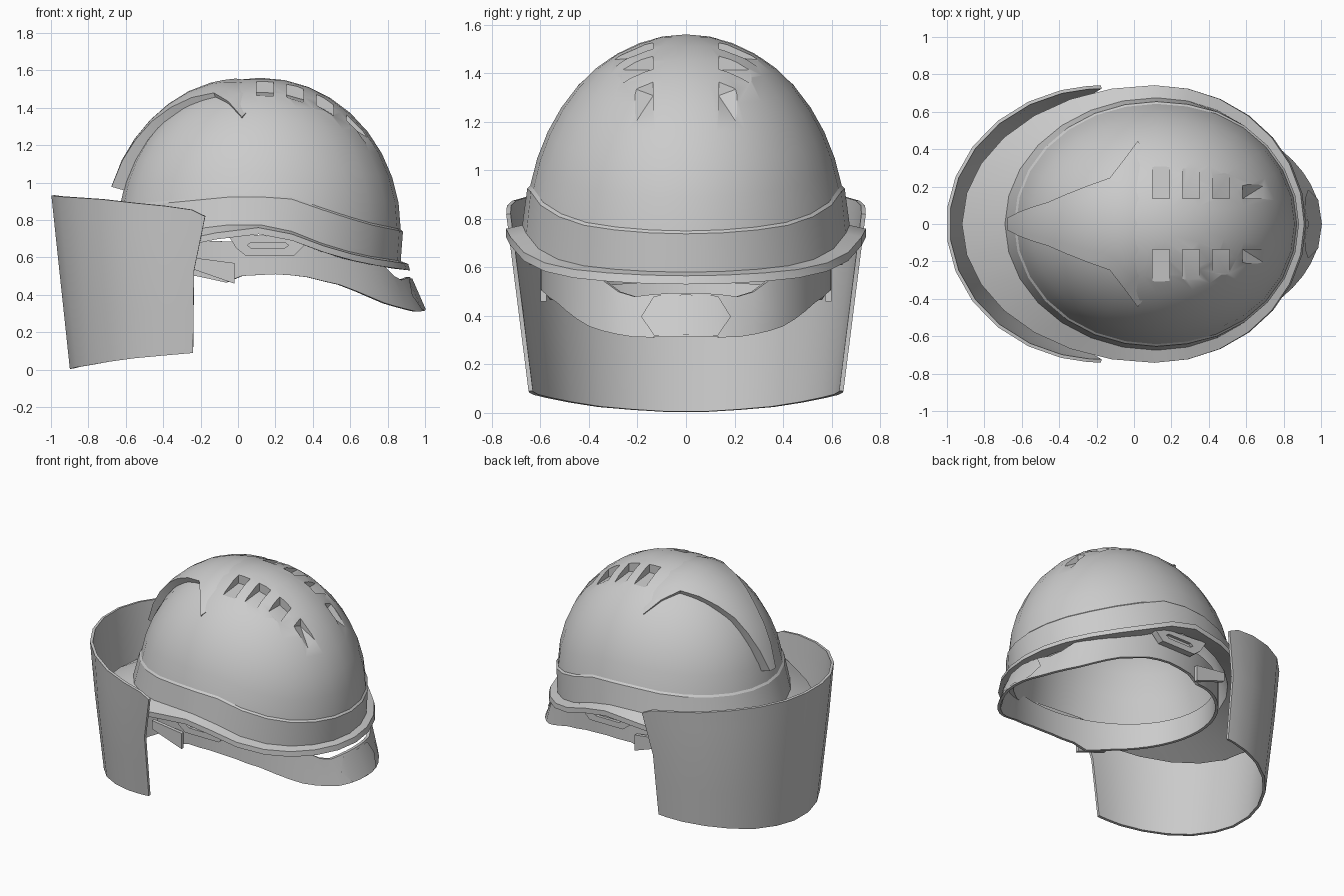
import bpy, bmesh
from math import sin, cos, asin, pi, sqrt, radians
from mathutils import Vector

cube = bpy.data.objects.get("Cube")
if cube:
    bpy.data.objects.remove(cube, do_unlink=True)

grey = bpy.data.materials.new("light_grey")
grey.use_nodes = True
grey.diffuse_color = (0.6, 0.6, 0.6, 1)
grey.node_tree.nodes["Principled BSDF"].inputs["Base Color"].default_value = (0.6, 0.6, 0.6, 1)


def lerp(table, v):
    """Piecewise linear lookup in a sorted list of pairs."""
    if v <= table[0][0]:
        return table[0][1]
    for (a, p), (b, q) in zip(table, table[1:]):
        if v <= b:
            return p + (q - p) * (v - a) / (b - a)
    return table[-1][1]


def finish(name, bm):
    bmesh.ops.remove_doubles(bm, verts=bm.verts, dist=0.0005)
    bmesh.ops.recalc_face_normals(bm, faces=bm.faces)
    mesh = bpy.data.meshes.new(name)
    bm.to_mesh(mesh)
    bm.free()
    mesh.materials.append(grey)
    obj = bpy.data.objects.new(name, mesh)
    bpy.context.collection.objects.link(obj)
    return obj


def activate(obj):
    bpy.ops.object.select_all(action='DESELECT')
    obj.select_set(True)
    bpy.context.view_layer.objects.active = obj


def apply(obj, mod):
    activate(obj)
    bpy.ops.object.modifier_apply(modifier=mod.name)


def smooth(obj, angle=28):
    activate(obj)
    bpy.ops.object.shade_smooth_by_angle(angle=radians(angle))


def loft(name, rows, closed_u=False, closed_v=False):
    bm = bmesh.new()
    grid = [[bm.verts.new(p) for p in row] for row in rows]
    n, m = len(grid), len(grid[0])
    for i in range(n if closed_v else n - 1):
        for j in range(m if closed_u else m - 1):
            k, l = (i + 1) % n, (j + 1) % m
            bm.faces.new((grid[i][j], grid[i][l], grid[k][l], grid[k][j]))
    return finish(name, bm)


def hull(name, points):
    bm = bmesh.new()
    for p in points:
        bm.verts.new(p)
    bmesh.ops.convex_hull(bm, input=bm.verts)
    return finish(name, bm)


def cut(obj, cutter):
    mod = obj.modifiers.new("cut", 'BOOLEAN')
    mod.operation = 'DIFFERENCE'
    mod.solver = 'EXACT'
    mod.object = cutter
    apply(obj, mod)
    bpy.data.objects.remove(cutter, do_unlink=True)


# Helmet shell: dome, band and brim in one closed loft
CX, CZ, RY, RZ = 0.12, 0.75, 0.66, 0.81
CENTRE = Vector((CX, 0, CZ))
BAND_TOP = [(-1, .88), (-.7, .90), (-.15, .94), (.2, .93), (.5, .85), (.75, .79), (1, .75)]
BAND_LOW = [(-1, .70), (-.45, .75), (-.15, .78), (.1, .77), (.3, .72), (.5, .655), (.75, .61), (1, .58)]
SEGMENTS, STEPS = 28, 9
angles = [2 * pi * i / SEGMENTS for i in range(SEGMENTS)]


def dome(a, t, scale=1.0):
    c = cos(a)
    start = asin((lerp(BAND_TOP, c) - CZ) / RZ)
    e = start + (pi / 2 - start) * t
    rx = 0.75 if c > 0 else 0.76
    return CENTRE + scale * Vector((rx * cos(e) * c, RY * cos(e) * sin(a), RZ * sin(e)))


def ring(back, front, side, drop, cx=CX, peak=0.0):
    return [(cx + (back if cos(a) > 0 else front) * cos(a), side * sin(a),
             lerp(BAND_LOW, cos(a)) - drop - peak * max(0, -cos(a))) for a in angles]


rows = [[dome(a, 1 - i / STEPS) for a in angles] for i in range(STEPS + 1)]
rows.append([dome(a, 0) + Vector((.012 * cos(a), .012 * sin(a), -.012)) for a in angles])
rows.append(ring(.75, .81, .675, 0))
rows.append(ring(.80, 1.03, .742, .015, .11, .12))
rows.append(ring(.81, 1.03, .742, .05, .11, .12))
rows.append(ring(.71, .73, .63, .04))
rows += [[dome(a, i / 6, .89) for a in angles] for i in range(7)]
shell = loft("helmet_shell", rows, closed_u=True)


# Vents: wedge pockets, deepest towards the middle
def dome_z(x, y):
    return CZ + RZ * sqrt(1 - ((x - CX) / .75) ** 2 - (y / RY) ** 2)


for side in (-1, 1):
    for x0, x1, outer, far in ((.10, .19, .31, .06), (.26, .35, .30, .06),
                               (.42, .51, .27, .06), (.58, .70, .21, 0)):
        pts = []
        for x, deep in ((x0, .06), (x1, far)):
            for y, d in ((.135, deep), (outer, 0)):
                z = dome_z(x, y)
                pts += [(x, side * y, z - d), (x, side * y, z + .06)]
        cut(shell, hull("vent_cutter", pts))
smooth(shell)

# Raised crest panel, spreading from the front to the crown
WIDTH = [(15, .03), (43, .11), (70, .24), (80, .44), (87, .36)]
LIFT = [(15, .065), (43, .045), (61, .032), (70, .022), (80, .008), (87, -.015)]
rows = []
for deg in (15, 25, 34, 43, 52, 61, 70, 75, 80, 87):
    row = []
    for v in (-1, -1, -.66, -.33, 0, .33, .66, 1, 1):
        y = v * lerp(WIDTH, deg)
        k = sqrt(1 - (y / RY) ** 2)
        lift = lerp(LIFT, deg) / .75
        if len(row) in (0, 8):
            lift = -.03
        e = radians(deg)
        row.append(CENTRE + (1 + lift) * Vector((-.76 * k * cos(e), y, RZ * k * sin(e))))
    rows.append(row)
rows.insert(0, [CENTRE + (p - CENTRE) * .93 for p in rows[0]])
smooth(loft("crest_panel", rows))

# Wraparound visor
VISOR_TOP = [(0, .935), (45, .915), (75, .875), (85, .855), (90, .82)]
VISOR_LOW = [(0, 0), (30, .02), (60, .06), (90, .09)]
degs = [-90, -85, -75, -62, -48, -34, -20, -7, 7, 20, 34, 48, 62, 75, 85, 90]
rows = []
for t in (0, .3, .6, .85, 1):
    row = []
    for d in degs:
        lo, hi = lerp(VISOR_LOW, abs(d)), lerp(VISOR_TOP, abs(d))
        a = radians(d)
        rear = lerp([(0, -.24), (.6, -.235), (1, -.175)], t)
        front = -.895 - .1 * t
        row.append((rear + (front - rear) * cos(a), (.64 + .092 * t) * sin(a), lo + (hi - lo) * t))
    rows.append(row)
visor = loft("visor", rows)
solid = visor.modifiers.new("thickness", 'SOLIDIFY')
solid.thickness = 0.018
solid.offset = 0
apply(visor, solid)
smooth(visor)

# Headband with the dropped nape
HB_TOP = [(-.55, .70), (.45, .67), (.7, .60), (.80, .54), (.86, .475), (.92, .495)]
HB_LOW = [(-.55, .54), (-.22, .50), (-.04, .46), (.0, .50), (.2, .51), (.35, .50),
          (.55, .45), (.75, .35), (.88, .31), (1, .32)]


def headband(a, t, off=0.0):
    c = cos(a)
    x = .2 + (.72 if c > 0 else .75) * c
    flare = .08 * (1 - t) * max(0, (c - .4) / .6)
    z = lerp(HB_LOW, x) * (1 - t) + lerp(HB_TOP, x) * t
    return (x + flare + off * c, (.6 + off) * sin(a), z)


loop = [2 * pi * i / 52 for i in range(52)]
rows = [[headband(a, t, off) for a in loop]
        for t, off in ((1, 0), (.5, 0), (0, 0), (0, -.02), (.5, -.02), (1, -.02))]
smooth(loft("headband", rows, closed_u=True, closed_v=True))

# Nape adjuster plate follows the headband
columns = [(asin(y / .6), h) for y, h in ((-.18, .02), (-.13, .46), (0, .46), (.13, .46), (.18, .02))]
smooth(loft("nape_adjuster", [[headband(a, .5 + s * h, .008) for a, h in columns] for s in (-1, 1)]))

# Slotted side clips
for side, label in ((1, "left"), (-1, "right")):
    def slab(name, outline, y0, y1):
        return hull(name, [(x, side * y, z) for x, z in outline for y in (y0, y1)])
    clip = slab(label + "_clip", ((-.06, .73), (-.01, .65), (.04, .61), (.30, .61), (.35, .66), (.38, .70)),
                .60, .645)
    cut(clip, slab("slot_cutter", ((.05, .665), (.07, .68), (.25, .68), (.27, .665), (.25, .65), (.07, .65)),
                   .625, .70))
    # Thin temple tabs on the headband
    slab(label + "_temple_tab", ((-.25, .60), (-.25, .54), (-.13, .50), (-.02, .46), (-.02, .57)), .575, .60)
